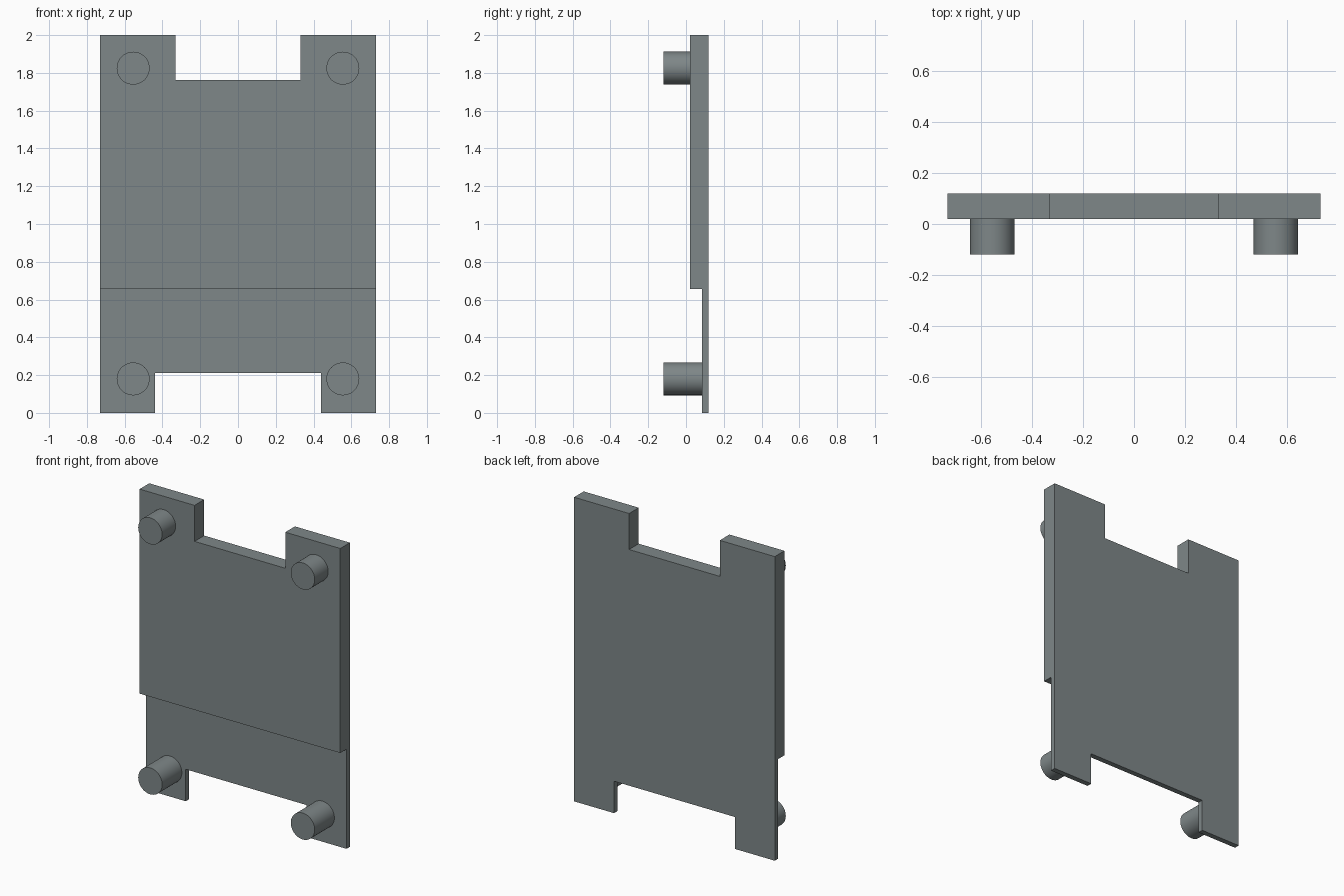
import bpy, bmesh, math

if "Cube" in bpy.data.objects:
    bpy.data.objects.remove(bpy.data.objects["Cube"])

grey = bpy.data.materials.new("slate grey")
grey.diffuse_color = (0.21, 0.242, 0.247, 1)
grey.use_nodes = True
grey.node_tree.nodes["Principled BSDF"].inputs["Base Color"].default_value = grey.diffuse_color

HALF_W = 0.73
BACK, FRONT, THIN_FRONT, PEG_TIP = 0.12, 0.02, 0.085, -0.12
STEP_Z = 0.655


def extrude_x(name, profile, half):
    """Solid from a (y, z) profile swept from -half to +half in x."""
    bm = bmesh.new()
    face = bm.faces.new([bm.verts.new((-half, y, z)) for y, z in profile])
    out = bmesh.ops.extrude_face_region(bm, geom=[face])
    moved = [v for v in out["geom"] if isinstance(v, bmesh.types.BMVert)]
    bmesh.ops.translate(bm, verts=moved, vec=(2 * half, 0, 0))
    bmesh.ops.recalc_face_normals(bm, faces=bm.faces)
    mesh = bpy.data.meshes.new(name)
    bm.to_mesh(mesh)
    bm.free()
    obj = bpy.data.objects.new(name, mesh)
    bpy.context.collection.objects.link(obj)
    return obj


def cut_notch(target, half, z0, z1):
    cutter = extrude_x("notch_cutter", [(-0.5, z0), (0.5, z0), (0.5, z1), (-0.5, z1)], half)
    mod = target.modifiers.new("notch", "BOOLEAN")
    mod.object, mod.operation, mod.solver = cutter, "DIFFERENCE", "EXACT"
    bpy.context.view_layer.objects.active = target
    bpy.ops.object.modifier_apply(modifier=mod.name)
    bpy.data.objects.remove(cutter)


# Stepped plate: thick above, thin below, flat back
plate = extrude_x("plate", [(BACK, 0), (BACK, 2), (FRONT, 2), (FRONT, STEP_Z),
                            (THIN_FRONT, STEP_Z), (THIN_FRONT, 0)], HALF_W)
cut_notch(plate, 0.33, 1.763, 2.2)    # top notch
cut_notch(plate, 0.44, -0.2, 0.21)    # bottom notch
plate.data.materials.clear()
plate.data.materials.append(grey)

# Round pegs near the four corners
for row, z, base in (("lower", 0.18, THIN_FRONT), ("upper", 1.825, FRONT)):
    for side, x in (("left", -0.555), ("right", 0.555)):
        bpy.ops.mesh.primitive_cylinder_add(
            vertices=48, radius=0.087, depth=base - PEG_TIP,
            location=(x, (base + PEG_TIP) / 2, z), rotation=(math.pi / 2, 0, 0))
        peg = bpy.context.object
        peg.name = f"{row}_{side}_peg"
        peg.data.materials.append(grey)
        bpy.ops.object.shade_smooth_by_angle(angle=math.radians(40))
